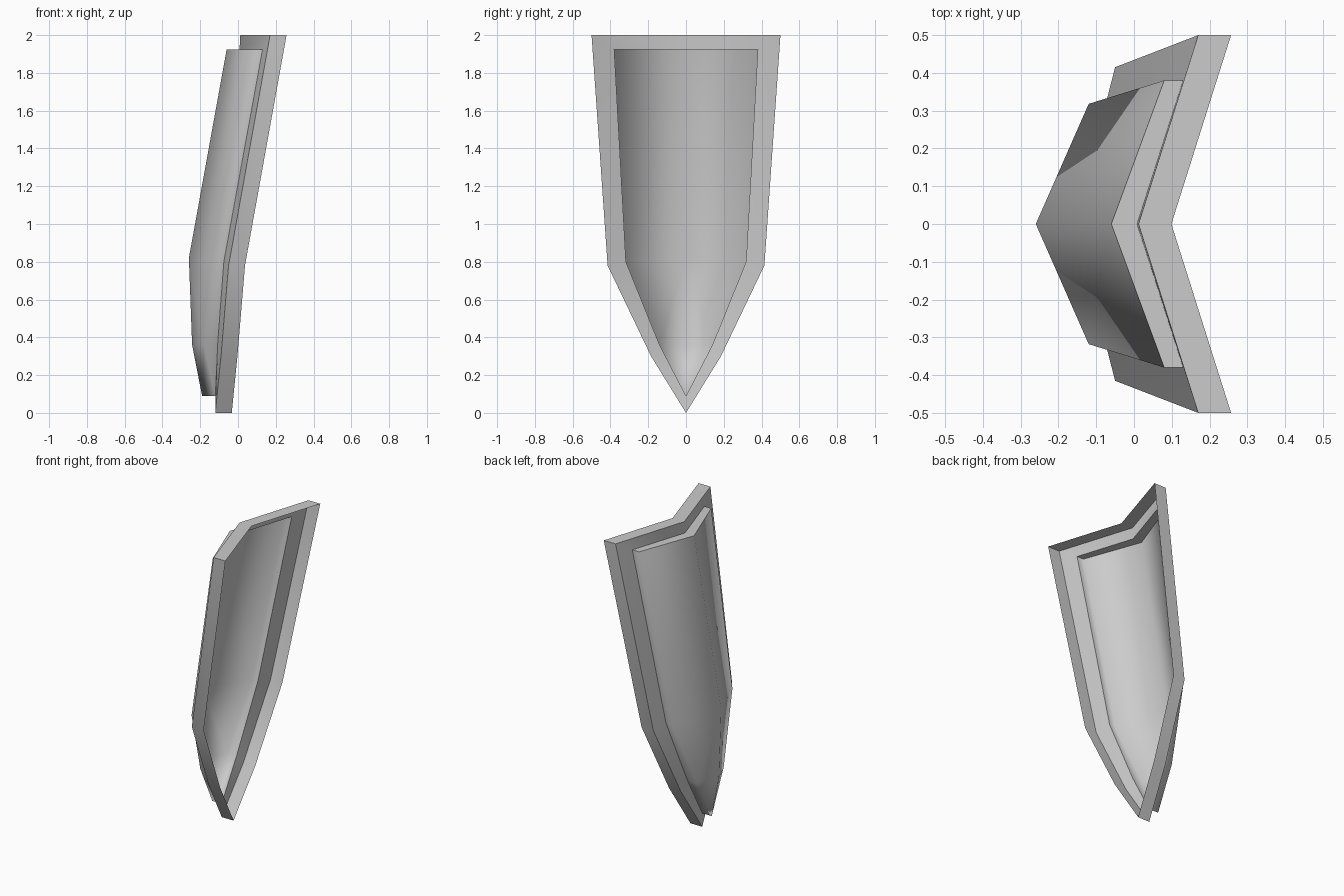
import bpy, bmesh, math

if "Cube" in bpy.data.objects:
    bpy.data.objects.remove(bpy.data.objects["Cube"])


def ring(bm, half, dx=0.0):
    """Closed loop: half outline from top centre to tip, then mirrored back up."""
    pts = half + [(x, -y, z) for x, y, z in half[-2:0:-1]]
    return [bm.verts.new((x + dx, y, z)) for x, y, z in pts]


def bridge(bm, a, b):
    n = len(a)
    for i in range(n):
        j = (i + 1) % n
        bm.faces.new((a[i], a[j], b[j], b[i]))


# Half outlines: top centre, top corner, shoulder, lower bend, tip
outer = [(.012, 0, 2), (.17, .5, 2), (-.05, .415, .78), (-.09, .185, .3), (-.12, 0, 0)]
inner = [(.008, 0, 1.925), (.13, .38, 1.925), (-.075, .318, .8), (-.108, .14, .36), (-.12, 0, .09)]
panel = [(-.06, 0, 1.925), (.08, .38, 1.925), (-.12, .318, .8), (-.18, .14, .36), (-.19, 0, .09)]
spine = [(-.26, 0, .82), (-.243, 0, .36)]
DEPTH = .087

# Open-fronted shell: edge wall, flat border, step wall
bm = bmesh.new()
front = ring(bm, outer, DEPTH)
back = ring(bm, outer)
step = ring(bm, inner)
r = ring(bm, panel)
bridge(bm, front, back)
bridge(bm, back, step)
bridge(bm, step, r)

# Folded centre panel
mc, lc = [bm.verts.new(p) for p in spine]
for ts, ms, ls in ((1, 2, 3), (7, 6, 5)):
    bm.faces.new((r[0], r[ts], r[ms], mc))
    bm.faces.new((mc, r[ms], r[ls], lc))
    bm.faces.new((lc, r[ls], r[4]))
bmesh.ops.recalc_face_normals(bm, faces=bm.faces[:])

# Smooth shading: crisp steps, soft panel sides and fold
soft = set(r[1:]) | {mc, lc}
for f in bm.faces:
    f.smooth = True
for e in bm.edges:
    rounded = all(v in soft for v in e.verts) or mc in e.verts
    e.smooth = rounded or e.calc_face_angle(0) < math.radians(40)

mesh = bpy.data.meshes.new("shield_shell")
bm.to_mesh(mesh)
bm.free()
bpy.context.collection.objects.link(bpy.data.objects.new("shield_shell", mesh))
